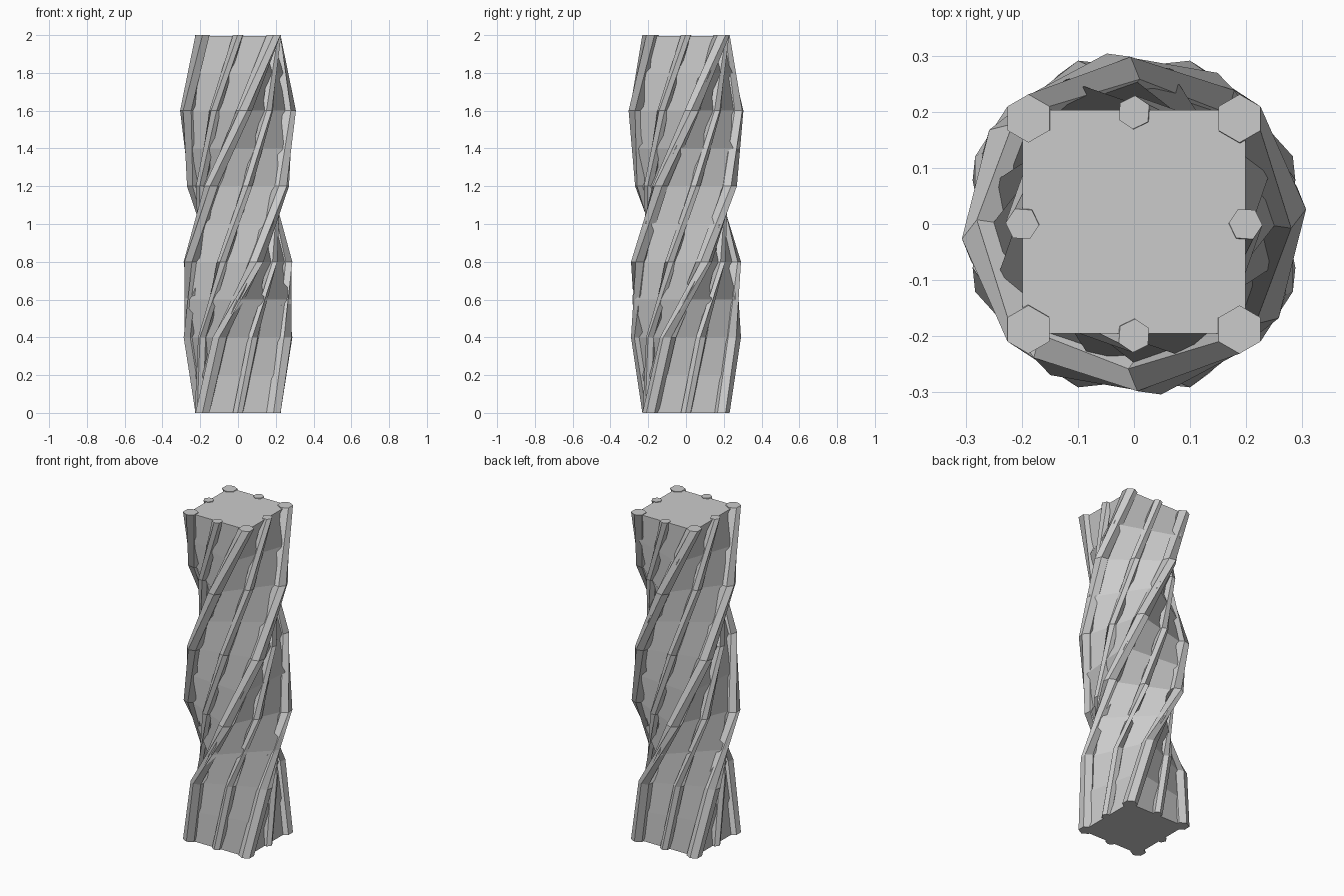
import bpy, bmesh
from math import cos, sin, radians, pi

if "Cube" in bpy.data.objects:
    bpy.data.objects.remove(bpy.data.objects["Cube"])

# accumulated twist (degrees) at each 0.4 of height, and spin of the rope section
TWIST = [0, 24, 66, 104, 142, 180]
SPIN = [0, -6, 66, 104, 142, 180]


def twist_at(z):
    t = min(z / 0.4, 4.9999)
    i = int(t)
    return radians(TWIST[i] + (TWIST[i + 1] - TWIST[i]) * (t - i))


def loft(name, rings):
    """Closed flat-shaded tube through a list of rings."""
    bm = bmesh.new()
    vr = [[bm.verts.new(p) for p in ring] for ring in rings]
    n = len(vr[0])
    for a, b in zip(vr, vr[1:]):
        for i in range(n):
            j = (i + 1) % n
            bm.faces.new((a[i], a[j], b[j], b[i]))
    bm.faces.new(vr[0][::-1])
    bm.faces.new(vr[-1])
    bmesh.ops.recalc_face_normals(bm, faces=bm.faces)
    me = bpy.data.meshes.new(name)
    bm.to_mesh(me)
    bm.free()
    ob = bpy.data.objects.new(name, me)
    bpy.context.collection.objects.link(ob)
    return ob


def strand(name, start, dist, radius, spin0):
    """Six-sided rope that winds around the core."""
    rings = []
    for k in range(6):
        a = radians(start + TWIST[k])
        s = radians(spin0 + SPIN[k])
        rings.append([(dist * cos(a) + radius * cos(s + i * pi / 3),
                       dist * sin(a) + radius * sin(s + i * pi / 3),
                       0.4 * k) for i in range(6)])
    loft(name, rings)


# twisted square core
core = []
for k in range(11):
    z = 0.2 * k
    a = twist_at(z)
    core.append([(x * cos(a) - y * sin(a), x * sin(a) + y * cos(a), min(z, 1.996))
                 for x, y in ((-.199, -.203), (.199, -.203), (.199, .195), (-.199, .195))])
loft("twisted_core", core)

# thick ropes on the corners, thin ropes mid-side
for q in range(4):
    strand(f"corner_rope_{q}", 45 + 90 * q, 0.266, 0.043, 30)
    strand(f"side_rope_{q}", 90 * q, 0.199, 0.03, 90 * q - 4)
